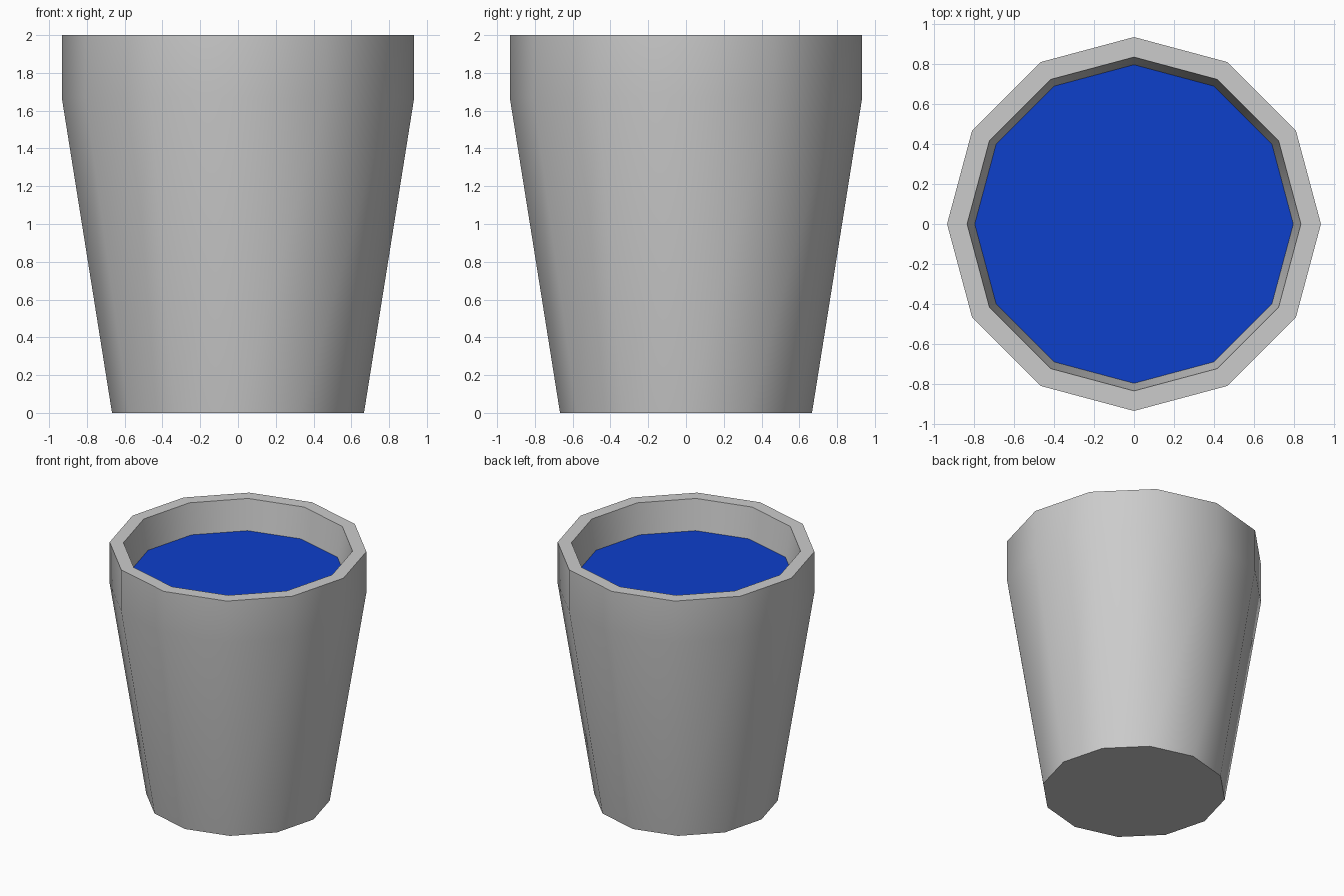
import bpy, bmesh
from math import sin, cos, pi, radians

if "Cube" in bpy.data.objects:
    bpy.data.objects.remove(bpy.data.objects["Cube"])

SIDES = 12
WATER_R, WATER_Z = 0.795, 1.76


def lathe(name, profile, cap_start=False, cap_end=False):
    """Revolve (radius, z) points into a 12-sided object."""
    bm = bmesh.new()
    rings = [[bm.verts.new((r * cos(2 * pi * i / SIDES), r * sin(2 * pi * i / SIDES), z))
              for i in range(SIDES)] for r, z in profile]
    for a, b in zip(rings, rings[1:]):
        for i in range(SIDES):
            j = (i + 1) % SIDES
            bm.faces.new((a[i], a[j], b[j], b[i]))
    if cap_start:
        bm.faces.new(rings[0][::-1])
    if cap_end:
        bm.faces.new(rings[-1])
    mesh = bpy.data.meshes.new(name)
    bm.to_mesh(mesh)
    bm.free()
    obj = bpy.data.objects.new(name, mesh)
    bpy.context.collection.objects.link(obj)
    return obj


# Cup: base, tapered wall, straight rim band, inner wall down to the liquid
cup = lathe("cup", [(0.667, 0), (0.933, 1.67), (0.933, 2), (0.833, 2), (WATER_R, WATER_Z)],
            cap_start=True)
bpy.context.view_layer.objects.active = cup
cup.select_set(True)
bpy.ops.object.shade_smooth_by_angle(angle=radians(40))

# Blue liquid surface
liquid = lathe("liquid", [(WATER_R, WATER_Z)], cap_end=True)
blue = bpy.data.materials.new("blue")
blue.diffuse_color = (0.004, 0.05, 0.6, 1)
blue.use_nodes = True
blue.node_tree.nodes["Principled BSDF"].inputs["Base Color"].default_value = blue.diffuse_color
liquid.data.materials.append(blue)
